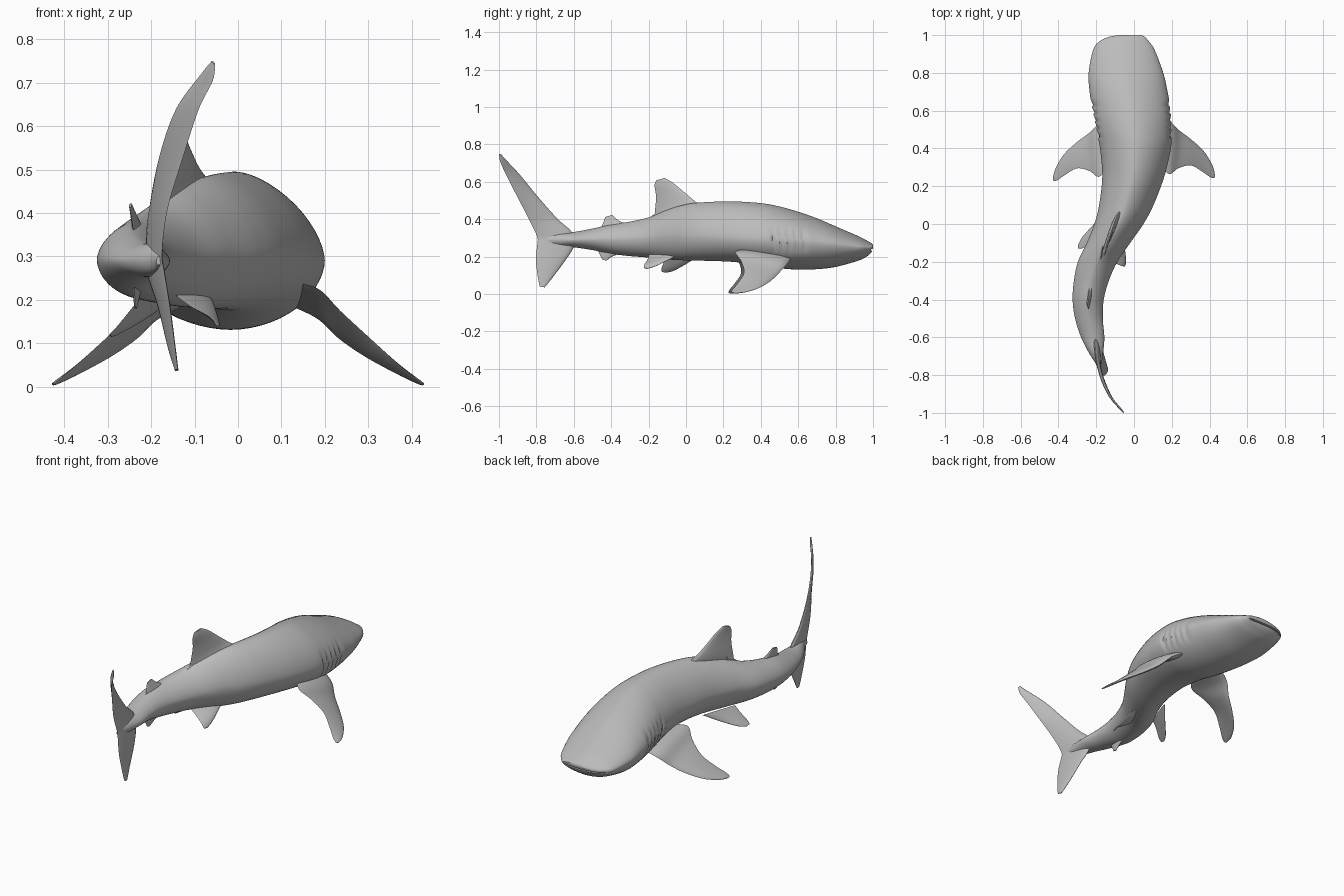
import bpy, bmesh, math
from mathutils import Vector

skin = bpy.data.materials.new("grey_skin")
skin.diffuse_color = (0.5, 0.5, 0.5, 1)


def spline(rows, steps):
    """Catmull-Rom interpolation through rows of equal length."""
    out, n = [], len(rows)
    for i in range(n - 1):
        quad = (rows[max(i - 1, 0)], rows[i], rows[i + 1], rows[min(i + 2, n - 1)])
        for s in range(steps):
            t = s / steps
            out.append([0.5 * (2 * b + (c - a) * t + (2 * a - 5 * b + 4 * c - d) * t * t
                               + (3 * b - a - 3 * c + d) * t ** 3) for a, b, c, d in zip(*quad)])
    out.append(list(rows[-1]))
    return out


def loft(name, rings):
    """Skin closed rings of points into a capped solid."""
    bm = bmesh.new()
    vr = [[bm.verts.new(p) for p in ring] for ring in rings]
    n = len(vr[0])
    for a, b in zip(vr, vr[1:]):
        for i in range(n):
            j = (i + 1) % n
            bm.faces.new((a[i], a[j], b[j], b[i]))
    bm.faces.new(vr[0])
    bm.faces.new(vr[-1])
    bmesh.ops.recalc_face_normals(bm, faces=bm.faces)
    me = bpy.data.meshes.new(name)
    bm.to_mesh(me)
    bm.free()
    me.materials.append(skin)
    ob = bpy.data.objects.new(name, me)
    bpy.context.collection.objects.link(ob)
    return ob


def smooth(ob):
    bpy.ops.object.select_all(action='DESELECT')
    ob.select_set(True)
    bpy.context.view_layer.objects.active = ob
    bpy.ops.object.shade_smooth_by_angle(angle=math.radians(50))


def fin(name, stations, n=9):
    """Stations run root to tip: leading point, trailing point, thickness."""
    rows = spline([(*l, *t, th) for l, t, th in stations], 6)
    mid = lambda r: (Vector(r[:3]) + Vector(r[3:6])) / 2
    span = mid(rows[-1]) - mid(rows[0])
    rings = []
    for r in rows:
        lead, trail, th = Vector(r[:3]), Vector(r[3:6]), r[6]
        normal = (trail - lead).cross(span).normalized()
        ring = []
        for k in range(2 * n):
            a = math.pi * k / n
            u = (1 - math.cos(a)) / 2
            half = th * 1.3 * math.sqrt(u) * (1 - u) + 0.0015 * abs(math.sin(a))
            ring.append(lead.lerp(trail, u) + normal * half * (1 if k < n else -1))
        rings.append(ring)
    ob = loft(name, rings)
    smooth(ob)
    return ob


# Body sections: y, left x, right x, bottom z, top z, widest z
sections = [
    (1.0, -0.08, 0.04, 0.248, 0.262, 0.255), (0.99, -0.135, 0.058, 0.222, 0.272, 0.25),
    (0.965, -0.185, 0.08, 0.2, 0.287, 0.25), (0.92, -0.217, 0.11, 0.178, 0.31, 0.252),
    (0.8, -0.24, 0.155, 0.145, 0.362, 0.265), (0.7, -0.235, 0.178, 0.133, 0.405, 0.275),
    (0.6, -0.22, 0.195, 0.131, 0.44, 0.285), (0.5, -0.2, 0.2, 0.138, 0.468, 0.29),
    (0.4, -0.18, 0.195, 0.155, 0.486, 0.292), (0.25, -0.168, 0.16, 0.172, 0.495, 0.3),
    (0.1, -0.185, 0.103, 0.178, 0.491, 0.31), (0, -0.21, 0.05, 0.18, 0.48, 0.31),
    (-0.1, -0.25, -0.02, 0.185, 0.45, 0.31), (-0.2, -0.297, -0.088, 0.195, 0.41, 0.3),
    (-0.3, -0.318, -0.133, 0.203, 0.387, 0.295), (-0.4, -0.325, -0.16, 0.215, 0.372, 0.293),
    (-0.5, -0.312, -0.165, 0.235, 0.35, 0.292), (-0.6, -0.28, -0.157, 0.25, 0.332, 0.29),
    (-0.68, -0.24, -0.163, 0.254, 0.328, 0.29), (-0.74, -0.203, -0.172, 0.265, 0.315, 0.29),
    (-0.78, -0.188, -0.178, 0.28, 0.3, 0.29)]
rings = []
for y, xl, xr, zb, zt, zm in spline(sections, 10):
    cx, w = (xl + xr) / 2, (xr - xl) / 2
    ring = []
    for k in range(56):
        a = 2 * math.pi * k / 56
        c, s = math.cos(a), math.sin(a)
        e = 1.2 if s > 0 else 1.06
        x = w * math.copysign(abs(c) ** e, c)
        z = zm + (zt - zm if s > 0 else zm - zb) * math.copysign(abs(s) ** e, s)
        # Gill slits: shallow saw-tooth steps on both flanks
        g = (y - 0.46 + 0.15 * (z - 0.29)) / 0.04
        if 0 < g < 5:
            x *= 1 - 0.055 * (1 - g % 1) * max(0, 1 - ((z - 0.285) / 0.075) ** 2)
        ring.append((cx + x, y, z))
    rings.append(ring)
body = loft("body", rings)

# Mouth: a thin slit cut across the snout
bpy.ops.mesh.primitive_cube_add(size=1, location=(-0.05, 1.025, 0.238), rotation=(0, 0, 0.14))
cutter = bpy.context.object
cutter.scale = (0.34, 0.1, 0.008)
cutter.hide_render = True
cut = body.modifiers.new("mouth", 'BOOLEAN')
cut.operation, cut.object, cut.solver = 'DIFFERENCE', cutter, 'EXACT'
bpy.context.view_layer.objects.active = body
bpy.ops.object.modifier_apply(modifier="mouth")
bpy.data.objects.remove(cutter)
smooth(body)

# Pectoral fins, mirrored
for side, label in ((1, "right"), (-1, "left")):
    p = lambda x, y, z: (side * x, y if side > 0 else y - 0.015, z)
    fin(label + "_pectoral_fin", [
        (p(0.11, 0.57, 0.2), p(0.13, 0.32, 0.24), 0.035),
        (p(0.19, 0.54, 0.16), p(0.185, 0.265, 0.225), 0.032),
        (p(0.24, 0.495, 0.11), p(0.235, 0.295, 0.175), 0.024),
        (p(0.30, 0.45, 0.068), p(0.30, 0.31, 0.115), 0.018),
        (p(0.37, 0.385, 0.03), p(0.36, 0.278, 0.06), 0.012),
        (p(0.415, 0.31, 0.009), p(0.405, 0.247, 0.022), 0.008),
        (p(0.428, 0.26, 0.004), p(0.425, 0.243, 0.007), 0.003)])

# Dorsal fins
fin("front_dorsal_fin", [
    ((-0.04, 0.11, 0.45), (-0.175, -0.17, 0.40), 0.035),
    ((-0.085, 0.05, 0.495), (-0.17, -0.165, 0.455), 0.024),
    ((-0.11, -0.01, 0.545), (-0.162, -0.16, 0.52), 0.015),
    ((-0.13, -0.07, 0.595), (-0.157, -0.168, 0.58), 0.009),
    ((-0.143, -0.115, 0.62), (-0.155, -0.158, 0.608), 0.004)])
fin("front_dorsal_fin_rear_tip", [
    ((-0.155, -0.12, 0.42), (-0.165, -0.12, 0.46), 0.01),
    ((-0.175, -0.185, 0.405), (-0.178, -0.185, 0.417), 0.003)])
fin("rear_dorsal_fin", [
    ((-0.225, -0.29, 0.365), (-0.24, -0.46, 0.35), 0.022),
    ((-0.235, -0.355, 0.39), (-0.243, -0.445, 0.375), 0.012),
    ((-0.247, -0.395, 0.422), (-0.249, -0.432, 0.412), 0.004)])

# Pelvic fins
fin("right_pelvic_fin", [
    ((-0.07, -0.02, 0.22), (-0.15, -0.2, 0.215), 0.022),
    ((-0.055, -0.09, 0.185), (-0.11, -0.205, 0.185), 0.015),
    ((-0.045, -0.16, 0.15), (-0.065, -0.222, 0.16), 0.008),
    ((-0.042, -0.205, 0.136), (-0.05, -0.225, 0.14), 0.003)])
fin("left_pelvic_fin", [
    ((-0.15, 0.07, 0.205), (-0.22, -0.11, 0.21), 0.022),
    ((-0.21, 0.0, 0.16), (-0.245, -0.115, 0.18), 0.015),
    ((-0.27, -0.065, 0.125), (-0.277, -0.13, 0.14), 0.008),
    ((-0.293, -0.105, 0.115), (-0.295, -0.13, 0.12), 0.003)])

# Anal fin
fin("anal_fin", [
    ((-0.225, -0.32, 0.23), (-0.24, -0.475, 0.24), 0.02),
    ((-0.232, -0.39, 0.202), (-0.238, -0.46, 0.21), 0.011),
    ((-0.235, -0.425, 0.179), (-0.237, -0.447, 0.184), 0.003)])

# Tail fin, lower tip to upper tip
fin("tail_fin", [
    ((-0.143, -0.755, 0.036), (-0.139, -0.782, 0.04), 0.005),
    ((-0.158, -0.712, 0.09), (-0.145, -0.792, 0.09), 0.012),
    ((-0.178, -0.645, 0.18), (-0.158, -0.803, 0.19), 0.02),
    ((-0.2, -0.6, 0.255), (-0.17, -0.795, 0.265), 0.028),
    ((-0.205, -0.61, 0.33), (-0.175, -0.797, 0.31), 0.026),
    ((-0.202, -0.69, 0.405), (-0.162, -0.845, 0.41), 0.018),
    ((-0.18, -0.8, 0.53), (-0.126, -0.907, 0.53), 0.013),
    ((-0.142, -0.89, 0.64), (-0.09, -0.963, 0.64), 0.01),
    ((-0.085, -0.965, 0.72), (-0.058, -0.992, 0.705), 0.007),
    ((-0.06, -0.992, 0.75), (-0.053, -1.0, 0.742), 0.003)])
